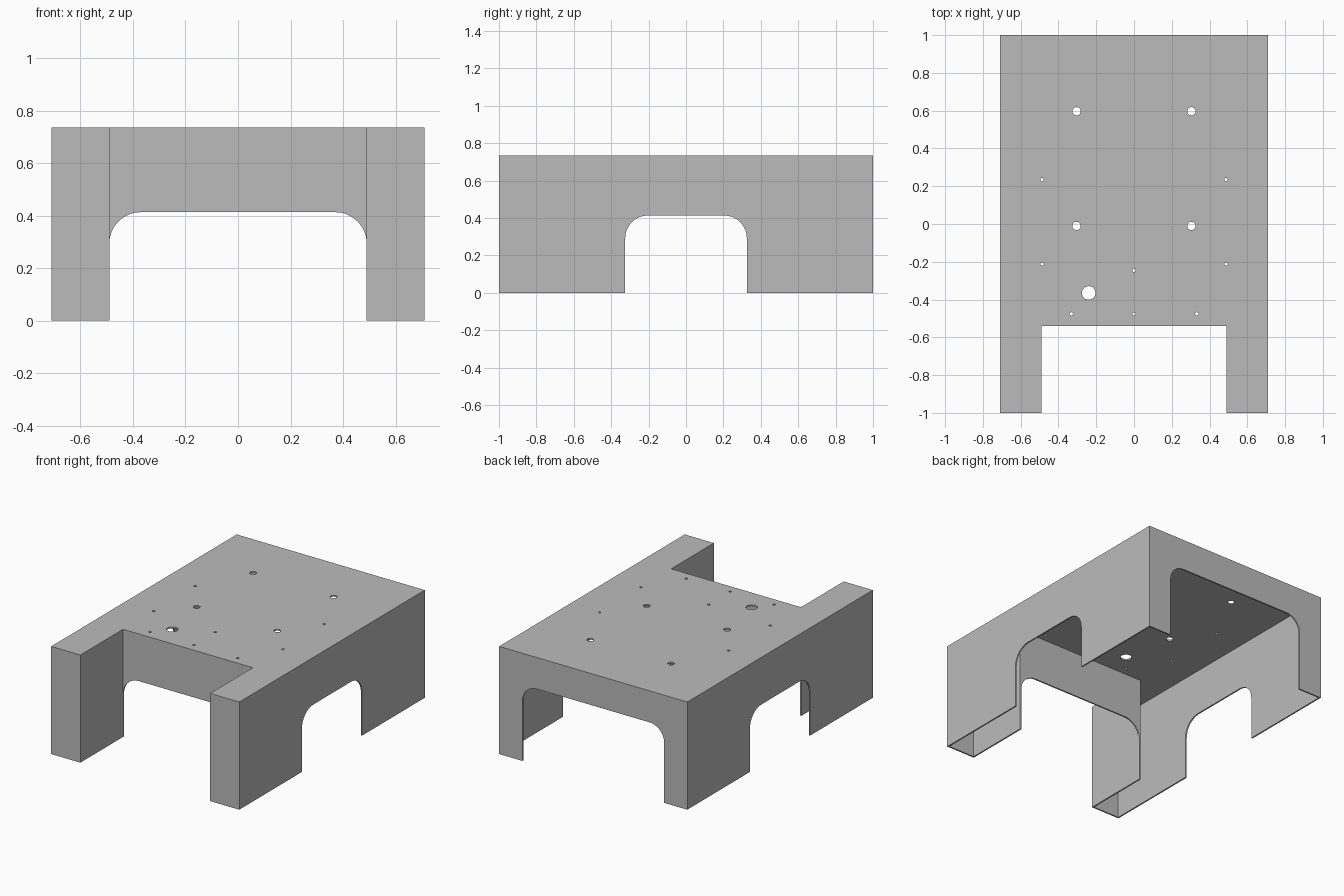
import bpy, math
from mathutils import Matrix, Vector

cube = bpy.data.objects.get("Cube")
if cube:
    bpy.data.objects.remove(cube)

T = 0.01                          # sheet thickness
W, L, H = 0.71, 1.0, 0.735        # half width, half length, height
NOTCH_X, NOTCH_Y = 0.49, -0.54    # front recess
WALL_H = H - T

steel = bpy.data.materials.new("plain grey")
steel.use_nodes = True
grey = (0.5, 0.5, 0.5, 1)
steel.diffuse_color = grey
steel.node_tree.nodes["Principled BSDF"].inputs["Base Color"].default_value = grey


def circle(x, y, r, n=24):
    return [(x + r * math.cos(2 * math.pi * i / n), y + r * math.sin(2 * math.pi * i / n))
            for i in range(n)]


def arched(half, a, top, r, steps=12):
    """Wall outline with a round-cornered opening up from the floor."""
    right = []
    for i in range(steps + 1):
        t = math.pi / 2 * i / steps
        right.append((a - r + r * math.sin(t), top - r + r * math.cos(t)))
    left = [(-x, z) for x, z in reversed(right)]
    return [(-half, 0), (-a, 0)] + left + right + [(a, 0), (half, 0), (half, WALL_H), (-half, WALL_H)]


def sheet(name, loops, u, v, centre):
    """Filled flat sheet, inner loops become holes; u and v are its in-plane axes."""
    curve = bpy.data.curves.new(name, 'CURVE')
    curve.dimensions = '2D'
    curve.fill_mode = 'BOTH'
    curve.extrude = T / 2
    for loop in loops:
        spline = curve.splines.new('POLY')
        spline.points.add(len(loop) - 1)
        for p, (a, b) in zip(spline.points, loop):
            p.co = (a, b, 0, 1)
        spline.use_cyclic_u = True
    ob = bpy.data.objects.new(name, curve)
    bpy.context.collection.objects.link(ob)
    u, v = Vector(u), Vector(v)
    rot = Matrix((u, v, u.cross(v))).transposed().to_4x4()
    ob.matrix_world = Matrix.Translation(centre) @ rot
    bpy.ops.object.select_all(action='DESELECT')
    ob.select_set(True)
    bpy.context.view_layer.objects.active = ob
    bpy.ops.object.convert(target='MESH')
    ob = bpy.context.object
    ob.data.materials.clear()
    ob.data.materials.append(steel)
    bpy.ops.object.shade_flat()
    return ob


X, Y, Z = (1, 0, 0), (0, 1, 0), (0, 0, 1)

# Top plate with front recess and drilled holes
plate = [(-W, -L), (-NOTCH_X, -L), (-NOTCH_X, NOTCH_Y), (NOTCH_X, NOTCH_Y),
         (NOTCH_X, -L), (W, -L), (W, L), (-W, L)]
holes = [circle(-0.24, -0.365, 0.036)]
for y in (0.597, -0.01):
    holes += [circle(s * 0.304, y, 0.022) for s in (-1, 1)]
for x, y in ((0.487, 0.235), (0.487, -0.212), (0.332, -0.476)):
    holes += [circle(s * x, y, 0.009, 16) for s in (-1, 1)]
holes += [circle(0, y, 0.009, 16) for y in (-0.245, -0.476)]
sheet("top_plate", [plate] + holes, X, Y, (0, 0, H - T / 2))

# Back wall and recessed front wall
sheet("back_wall", [arched(W - T, 0.535, 0.52, 0.11)], X, Z, (0, L - T / 2, 0))
sheet("recessed_front_wall", [arched(NOTCH_X + T, NOTCH_X, 0.413, 0.12)], X, Z,
      (0, NOTCH_Y + T / 2, 0))

# Side walls and the boxed front legs
for side, s in (("left", 1), ("right", -1)):
    sheet(side + "_side_wall", [arched(L, 0.325, 0.413, 0.12)], Y, Z, (s * (W - T / 2), 0, 0))
    inner = [(-L, 0), (NOTCH_Y, 0), (NOTCH_Y, WALL_H), (-L, WALL_H)]
    sheet(side + "_leg_inner_wall", [inner], Y, Z, (s * (NOTCH_X + T / 2), 0, 0))
    a, b = sorted((s * (NOTCH_X + T), s * (W - T)))
    front = [(a, 0), (b, 0), (b, WALL_H), (a, WALL_H)]
    sheet(side + "_leg_front", [front], X, Z, (0, -L + T / 2, 0))
